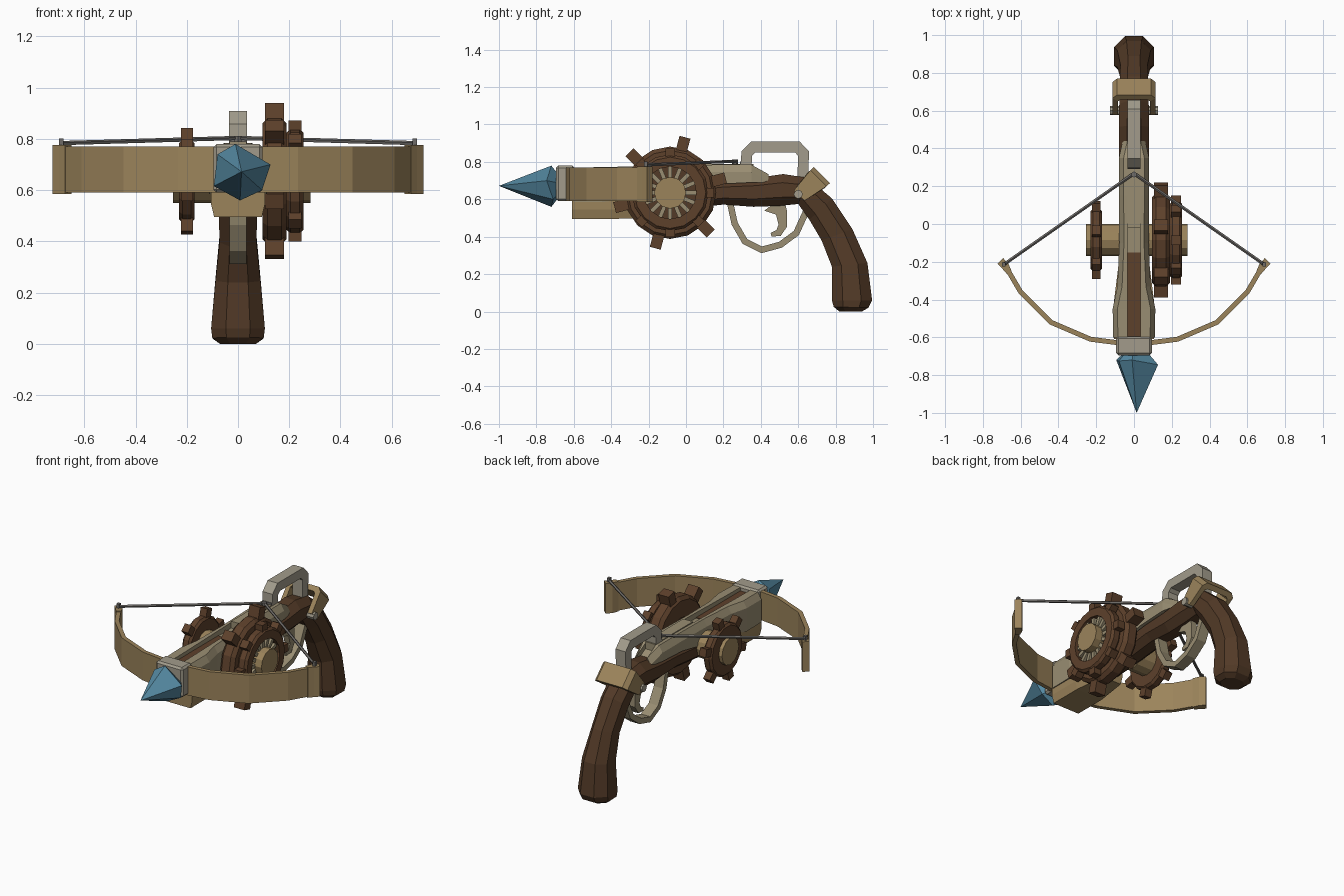
import bpy, bmesh
from math import sin, cos, pi, radians
from mathutils import Vector, Matrix

if "Cube" in bpy.data.objects:
    bpy.data.objects.remove(bpy.data.objects["Cube"])


def material(name, rgb):
    m = bpy.data.materials.new(name)
    m.diffuse_color = (*rgb, 1)
    m.use_nodes = True
    m.node_tree.nodes["Principled BSDF"].inputs["Base Color"].default_value = m.diffuse_color
    return m


WOOD = material("dark_wood", (0.085, 0.042, 0.02))
GEARWOOD = material("gear_wood", (0.11, 0.052, 0.024))
TAN = material("tan_wood", (0.33, 0.23, 0.105))
BEIGE = material("pale_wood", (0.32, 0.27, 0.17))
PALE = material("pale_horn", (0.36, 0.33, 0.26))
BLUE = material("blue_crystal", (0.09, 0.25, 0.36))
GREY = material("cord", (0.16, 0.15, 0.14))


def finish(name, bm, mat):
    bmesh.ops.recalc_face_normals(bm, faces=bm.faces)
    me = bpy.data.meshes.new(name)
    bm.to_mesh(me)
    bm.free()
    me.materials.append(mat)
    ob = bpy.data.objects.new(name, me)
    bpy.context.collection.objects.link(ob)
    return ob


def loft(name, rings, mat, closed=False):
    """Skin a list of equal-sized rings; cap the ends unless closed."""
    bm = bmesh.new()
    vs = [[bm.verts.new(p) for p in r] for r in rings]
    n = len(vs[0])
    for a, b in zip(vs, vs[1:] + vs[:1] if closed else vs[1:]):
        for i in range(n):
            j = (i + 1) % n
            bm.faces.new((a[i], a[j], b[j], b[i]))
    if not closed:
        bm.faces.new(vs[0])
        bm.faces.new(vs[-1])
    return finish(name, bm, mat)


def box(name, lo, hi, mat, bevel=0.0):
    bm = bmesh.new()
    lo, hi = Vector(lo), Vector(hi)
    bmesh.ops.create_cube(bm, size=1, matrix=Matrix.Translation((lo + hi) / 2) @ Matrix.Diagonal((*(hi - lo), 1)))
    if bevel:
        bmesh.ops.bevel(bm, geom=bm.edges[:], offset=bevel, segments=1, affect='EDGES')
    return finish(name, bm, mat)


def ribbon(name, path, thick, lo, hi, mat, plane="yz"):
    """Flat band following a 2D path, extruded from lo to hi across the plane."""
    pts = [Vector(p) for p in path]
    rings = []
    for i, p in enumerate(pts):
        d0 = (p - pts[max(i - 1, 0)]).normalized()
        d1 = (pts[min(i + 1, len(pts) - 1)] - p).normalized()
        d = (d0 + d1).normalized()
        t = thick[i] if isinstance(thick, (list, tuple)) else thick
        k = max(d.dot(d0), d.dot(d1), 0.5)
        o = Vector((-d.y, d.x)) * (t / 2 / k)
        quad = [(p + o, lo), (p + o, hi), (p - o, hi), (p - o, lo)]
        rings.append([(h, q.x, q.y) if plane == "yz" else (q.x, q.y, h) for q, h in quad])
    return loft(name, rings, mat)


def rod(name, a, b, r, n, mat):
    a, b = Vector(a), Vector(b)
    bm = bmesh.new()
    rot = (b - a).to_track_quat('Z', 'Y').to_matrix().to_4x4()
    bmesh.ops.create_cone(bm, cap_ends=True, segments=n, radius1=r, radius2=r, depth=(b - a).length,
                          matrix=Matrix.Translation((a + b) / 2) @ rot)
    return finish(name, bm, mat)


CY, CZ = -0.085, 0.635      # gear axle


def polar(x, r, a):
    return (x, CY + r * cos(a), CZ + r * sin(a))


def gear(name, x0, x1, r_in, r_out, teeth, r_tooth, tooth_w, phase, n):
    b = (x1 - x0) * 0.22
    section = [(x0, r_in), (x0, r_out - b), (x0 + b, r_out), (x1 - b, r_out), (x1, r_out - b), (x1, r_in)]
    loft(name + "_ring", [[polar(x, r, 2 * pi * i / n) for x, r in section] for i in range(n)], GEARWOOD, True)
    for t in range(teeth):
        a = phase + 2 * pi * t / teeth
        ob = box(f"{name}_tooth_{t}", (x0 + b / 2, r_out - 0.03, -tooth_w / 2), (x1 - b / 2, r_tooth, tooth_w / 2), GEARWOOD)
        ob.data.transform(Matrix.Translation((0, CY, CZ)) @ Matrix.Rotation(a, 4, 'X'))


# crystal bolt head
rim = [(-0.01, -0.72, 0.78), (0.127, -0.745, 0.70), (0.094, -0.71, 0.60),
       (0.008, -0.72, 0.56), (-0.094, -0.72, 0.616), (-0.08, -0.725, 0.74)]
bm = bmesh.new()
vs = [bm.verts.new(p) for p in rim]
back = [bm.verts.new((x * 0.6, -0.685, 0.67 + (z - 0.67) * 0.6)) for x, y, z in rim]
tip = bm.verts.new((0.014, -1.0, 0.672))
for i in range(6):
    j = (i + 1) % 6
    bm.faces.new((vs[i], vs[j], tip))
    bm.faces.new((vs[i], back[i], back[j], vs[j]))
bm.faces.new(back)
finish("crystal_head", bm, BLUE)

# nose block and lower fore-end
box("nose_block", (-0.095, -0.695, 0.59), (0.095, -0.595, 0.78), PALE, 0.012)
loft("fore_end", [[(-w, y, 0.595), (-w, y, zb + 0.05), (-w + 0.012, y, zb), (w - 0.012, y, zb), (w, y, zb + 0.05), (w, y, 0.595)]
                  for y, w, zb in [(-0.61, 0.105, 0.495), (-0.4, 0.105, 0.495), (-0.2, 0.08, 0.5)]], TAN)

# grooved deck
deck = []
for y, w, zb, zt in [(-0.6, 0.11, 0.585, 0.77), (-0.45, 0.113, 0.585, 0.772), (-0.33, 0.088, 0.6, 0.775),
                     (-0.1, 0.078, 0.63, 0.78), (0.15, 0.08, 0.68, 0.785), (0.35, 0.08, 0.69, 0.785), (0.44, 0.06, 0.69, 0.735)]:
    half = [(w, zb), (w, zt - 0.04), (w - 0.025, zt), (0.034, zt), (0.034, zt - 0.035)]
    deck.append([(x, y, z) for x, z in half] + [(-x, y, z) for x, z in reversed(half)])
loft("deck", deck, BEIGE)
box("groove_floor", (-0.034, -0.598, 0.7), (0.034, -0.15, 0.748), GEARWOOD)
box("groove_slider", (-0.034, -0.02, 0.7), (0.034, 0.36, 0.79), BEIGE)
box("string_nut", (-0.034, 0.29, 0.78), (0.034, 0.34, 0.803), GREY)

# wooden stock flowing into the pistol grip: top point, bottom point, half width
stock = []
for ty, tz, by, bz, w in [(-0.32, 0.66, -0.32, 0.52, 0.07), (0.0, 0.68, 0.0, 0.55, 0.075), (0.2, 0.70, 0.2, 0.572, 0.078),
                          (0.38, 0.715, 0.36, 0.56, 0.08), (0.52, 0.735, 0.5, 0.565, 0.08), (0.65, 0.715, 0.6, 0.575, 0.078),
                          (0.78, 0.605, 0.66, 0.49, 0.075), (0.89, 0.44, 0.725, 0.38, 0.072), (0.97, 0.26, 0.78, 0.24, 0.088),
                          (0.995, 0.06, 0.78, 0.06, 0.105), (0.975, 0.02, 0.79, 0.025, 0.1), (0.94, 0.0, 0.82, 0.0, 0.07)]:
    t, b = Vector((0, ty, tz)), Vector((0, by, bz))
    prof = [(0.45, 0), (1, 0.27), (1, 0.73), (0.45, 1)]
    stock.append([t.lerp(b, f) + Vector((s * w, 0, 0)) for s, f in prof]
                 + [t.lerp(b, f) + Vector((-s * w, 0, 0)) for s, f in reversed(prof)])
loft("stock_and_grip", stock, WOOD)

# bow, tips, pegs and string
half = [(0.09, -0.628), (0.23, -0.61), (0.44, -0.52), (0.60, -0.36), (0.685, -0.215)]
ribbon("bow", [(-x, y) for x, y in reversed(half)] + half, 0.026, 0.59, 0.77, TAN, "xy")
for s, side in ((1, "right"), (-1, "left")):
    ribbon("bow_tip_" + side, [(s * 0.662, -0.255), (s * 0.682, -0.222), (s * 0.708, -0.195)],
           [0.03, 0.042, 0.042], 0.585, 0.776, TAN, "xy")
    box("string_peg_" + side, (s * 0.69 - 0.009, -0.225, 0.765), (s * 0.69 + 0.009, -0.205, 0.802), GREY)
    rod("string_" + side, (s * 0.69, -0.215, 0.783), (0, 0.268, 0.803), 0.009, 5, GREY)
rod("string_knot", (0, 0.262, 0.785), (0, 0.262, 0.812), 0.016, 6, GREY)

# axle and gears
rod("axle_hub_right", (0.06, CY, CZ), (0.283, CY, CZ), 0.085, 12, TAN)
rod("axle_hub_left", (-0.253, CY, CZ), (-0.06, CY, CZ), 0.085, 12, TAN)
gear("large_gear", 0.095, 0.19, 0.12, 0.247, 6, 0.307, 0.06, radians(15), 16)
gear("outer_gear", 0.19, 0.255, 0.14, 0.205, 8, 0.236, 0.05, radians(22.5 + 67.5), 16)
gear("left_gear", -0.23, -0.17, 0.08, 0.165, 6, 0.208, 0.05, radians(15), 14)
rod("gear_backing", (0.1, CY, CZ), (0.205, CY, CZ), 0.15, 16, WOOD)
for i in range(16):
    a = 2 * pi * i / 16
    ob = box(f"gear_spoke_{i}", (0.2, 0.075, -0.011), (0.238, 0.145, 0.011), BEIGE)
    ob.data.transform(Matrix.Translation((0, CY, CZ)) @ Matrix.Rotation(a, 4, 'X'))

# raised sight loop
ribbon("sight_loop", [(0.32, 0.75), (0.325, 0.845), (0.36, 0.88), (0.595, 0.88), (0.628, 0.845), (0.625, 0.70)],
       0.058, -0.035, 0.035, PALE)

# trigger guard and trigger
ribbon("trigger_guard", [(0.235, 0.585), (0.26, 0.47), (0.315, 0.375), (0.405, 0.33), (0.505, 0.357), (0.59, 0.42), (0.64, 0.53)],
       0.034, -0.033, 0.033, BEIGE)
ribbon("trigger", [(0.47, 0.58), (0.51, 0.53), (0.518, 0.46), (0.495, 0.42), (0.455, 0.41)],
       [0.13, 0.06, 0.045, 0.035, 0.02], -0.02, 0.02, BEIGE)

# strap saddled over the wrist of the grip, with hinge pins
U = Vector((0, 0.08, 0.072))       # along the strap sides
V = Vector((0, 0.043, -0.043))     # half the strap width
O = Vector((0, 0.605, 0.62))
outline = [(0.115, 0), (0.115, 1.65), (0.09, 1.95), (-0.09, 1.95), (-0.115, 1.65), (-0.115, 0)]
inner = [(0.085, 0), (0.085, 1.4), (0.07, 1.55), (-0.07, 1.55), (-0.085, 1.4), (-0.085, 0)]
rings = []
for (xo, uo), (xi, ui) in zip(outline, inner):
    po, pi_ = O + U * uo * 0.78, O + U * ui * 0.78
    po.x, pi_.x = xo, xi
    k = 0.65 if uo == 0 else 1
    rings.append([po - V * k, po + V * k, pi_ + V * k, pi_ - V * k])
loft("strap", rings, TAN)
for s, side in ((1, "right"), (-1, "left")):
    rod("strap_pin_" + side, (s * 0.07, 0.6, 0.627), (s * 0.127, 0.6, 0.627), 0.024, 8, PALE)
